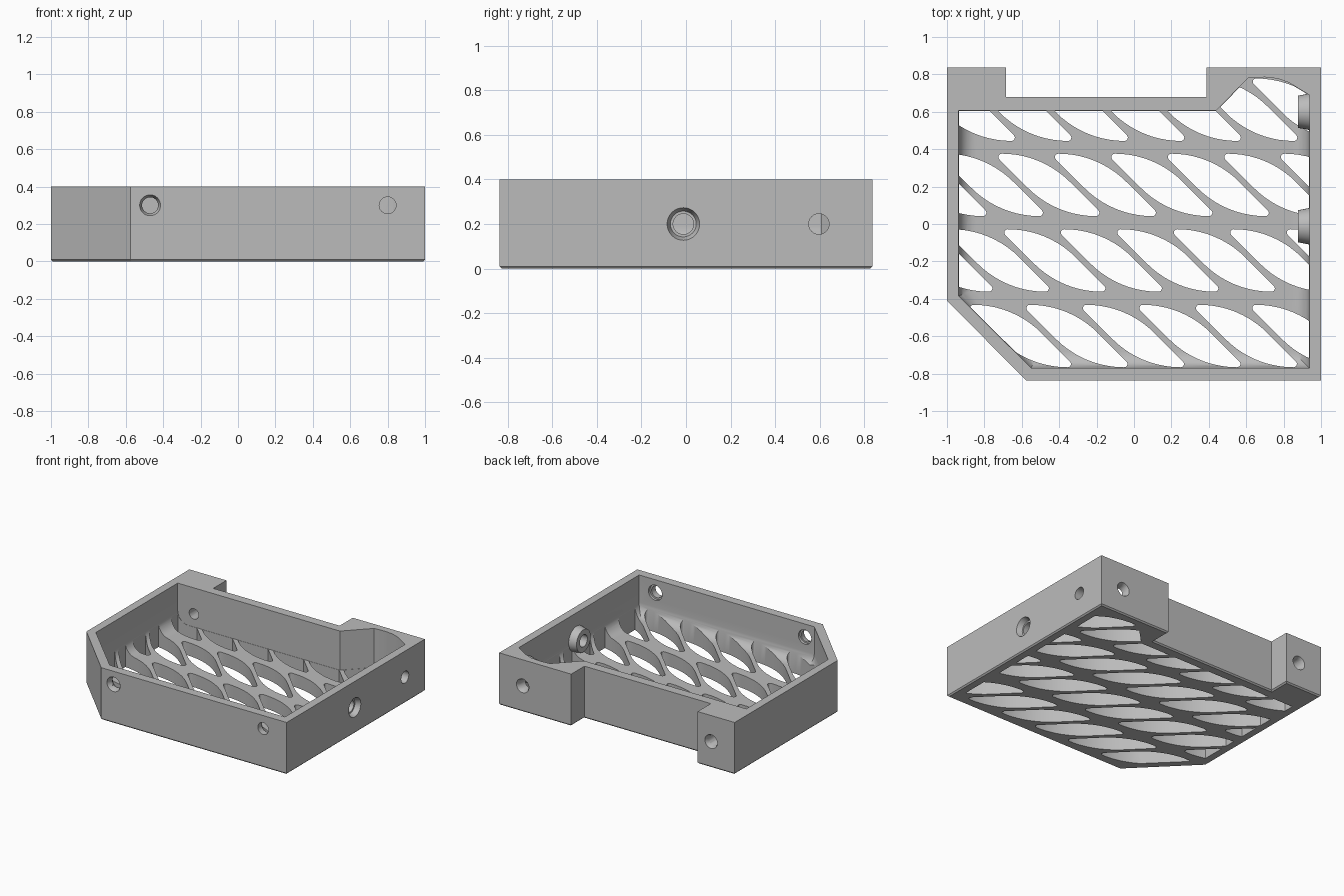
import bpy, bmesh
from math import sin, cos, tan, pi, radians
from mathutils import Vector, Matrix

cube = bpy.data.objects.get("Cube")
if cube:
    bpy.data.objects.remove(cube)

HEIGHT, FLOOR, FILLET = 0.4, 0.1, 0.09

grey = bpy.data.materials.new("plain grey")
grey.use_nodes = True
grey.diffuse_color = (0.5, 0.5, 0.5, 1)
grey.node_tree.nodes["Principled BSDF"].inputs["Base Color"].default_value = grey.diffuse_color


def finish(bm, name):
    bmesh.ops.recalc_face_normals(bm, faces=bm.faces)
    mesh = bpy.data.meshes.new(name)
    bm.to_mesh(mesh)
    bm.free()
    mesh.materials.append(grey)
    ob = bpy.data.objects.new(name, mesh)
    bpy.context.collection.objects.link(ob)
    return ob


def loft(bm, layers):
    """Skin a stack of (outline, z) layers and cap both ends."""
    rings = [[bm.verts.new((x, y, z)) for x, y in pts] for pts, z in layers]
    n = len(rings[0])
    for low, high in zip(rings, rings[1:]):
        for i in range(n):
            j = (i + 1) % n
            bm.faces.new((low[i], low[j], high[j], high[i]))
    bm.faces.new(rings[0])
    bm.faces.new(rings[-1])


def inset(pts, dists):
    """Move each edge of a clockwise outline inward by its own distance."""
    out = []
    for i, p in enumerate(pts):
        p, a, b = Vector(p), Vector(pts[i - 1]), Vector(pts[(i + 1) % len(pts)])
        u, v = (p - a).normalized(), (b - p).normalized()
        n1, n2 = Vector((u.y, -u.x)), Vector((v.y, -v.x))
        d1, d2, c = dists[i - 1], dists[i], n1.dot(n2)
        out.append(p + ((d1 - c * d2) * n1 + (d2 - c * d1) * n2) / (1 - c * c))
    return out


def rod(name, axis, start, end, r1, r2, across, z):
    """Cylinder or cone along x or y."""
    mid = (start + end) / 2
    if axis == "x":
        move = Matrix.Translation((mid, across, z)) @ Matrix.Rotation(pi / 2, 4, "Y")
    else:
        move = Matrix.Translation((across, mid, z)) @ Matrix.Rotation(-pi / 2, 4, "X")
    bm = bmesh.new()
    bmesh.ops.create_cone(bm, cap_ends=True, segments=32, radius1=r1, radius2=r2,
                          depth=end - start, matrix=move)
    return finish(bm, name)


def boolean(ob, cutter, operation):
    cutter.hide_render = True
    mod = ob.modifiers.new("cut", "BOOLEAN")
    mod.object, mod.operation, mod.solver = cutter, operation, "EXACT"
    bpy.context.view_layer.objects.active = ob
    bpy.ops.object.modifier_apply(modifier=mod.name)
    bpy.data.objects.remove(cutter)


# Outer body with a chamfered bottom edge
outer = [(-1, .838), (-.685, .838), (-.685, .678), (.388, .678), (.388, .838),
         (1, .838), (1, -.838), (-.575, -.838), (-1, -.41)]
bm = bmesh.new()
loft(bm, [(inset(outer, [.01] * len(outer)), 0), (outer, .01), (outer, HEIGHT)])
tray = finish(bm, "tray_frame")

# Hollow interior with a rounded foot along all walls but the back
inner = [(-.937, .607), (.44, .607), (.61, .78), (.70, .785), (.77, .777),
         (.83, .755), (.937, .69), (.937, -.77), (-.55, -.77), (-.937, -.385)]
footed = [0] * 6 + [1] * 4
layers = []
for k in range(9):
    a = k * pi / 16
    reach = FILLET * (1 - sin(a))
    layers.append((inset(inner, [reach * f for f in footed]), FLOOR + FILLET * (1 - cos(a))))
layers.append((inner, HEIGHT + 0.1))
bm = bmesh.new()
loft(bm, layers)
boolean(tray, finish(bm, "pocket_cutter"), "DIFFERENCE")

# Leaf-shaped floor slots in four staggered rows
PITCH, TIP = 0.302, 0.018
half = Vector((0.252, -0.149))
bend = 2 * (half.x + half.y) / tan(pi / 8)
leaf = []
for k in range(11):
    h = radians(-45 + 4.5 * k)
    leaf.append(half + Vector((0, bend)) + (bend + TIP) * Vector((sin(h), -cos(h))))
for k in range(1, 7):
    h = radians(22.5 * k)
    leaf.append(half + TIP * Vector((sin(h), -cos(h))))
leaf += [-p for p in leaf]

bm = bmesh.new()
for x0, y0 in ((-.605, .611), (-.757, .209), (-.725, -.195), (-.607, -.599)):
    for k in range(-2, 8):
        centre = Vector((x0 + k * PITCH, y0))
        pts = [p + centre for p in leaf]
        loft(bm, [(pts, -0.1), (pts, 0.3)])
slots = finish(bm, "slot_cutter")
bm = bmesh.new()
clip = inset(inner, [.002] * len(inner))
loft(bm, [(clip, -0.05), (clip, 0.25)])
boolean(slots, finish(bm, "slot_limit"), "INTERSECT")
boolean(tray, slots, "DIFFERENCE")

# Tapered bosses inside the right wall
for y in (-.012, .6):
    boolean(tray, rod("boss", "x", .878, .96, .086, .102, y, .2), "UNION")

# Screw holes: axis, across, z, start, end, radius, then countersinks (start, end, r1, r2)
holes = [("y", -.47, .3, -.9, -.7, .043, (-.85, -.80, .061, .04), (-.79, -.7, .055, .055)),
         ("y", .8, .3, -.9, -.7, .045, (-.79, -.7, .058, .058)),
         ("y", -.8, .2, .55, .9, .04, (.80, .85, .036, .058)),
         ("y", .8, .2, .7, .9, .04, (.80, .85, .036, .058)),
         ("x", -.012, .2, .8, 1.1, .046, (.96, 1.01, .058, .077)),
         ("x", .597, .2, .8, 1.1, .046)]
for axis, across, z, start, end, radius, *sinks in holes:
    for a, b, r1, r2 in [(start, end, radius, radius)] + sinks:
        boolean(tray, rod("hole_cutter", axis, a, b, r1, r2, across, z), "DIFFERENCE")

# Smooth curved faces while keeping edges sharp
bpy.ops.object.select_all(action="DESELECT")
tray.select_set(True)
bpy.context.view_layer.objects.active = tray
bpy.ops.object.shade_smooth_by_angle(angle=radians(30))
